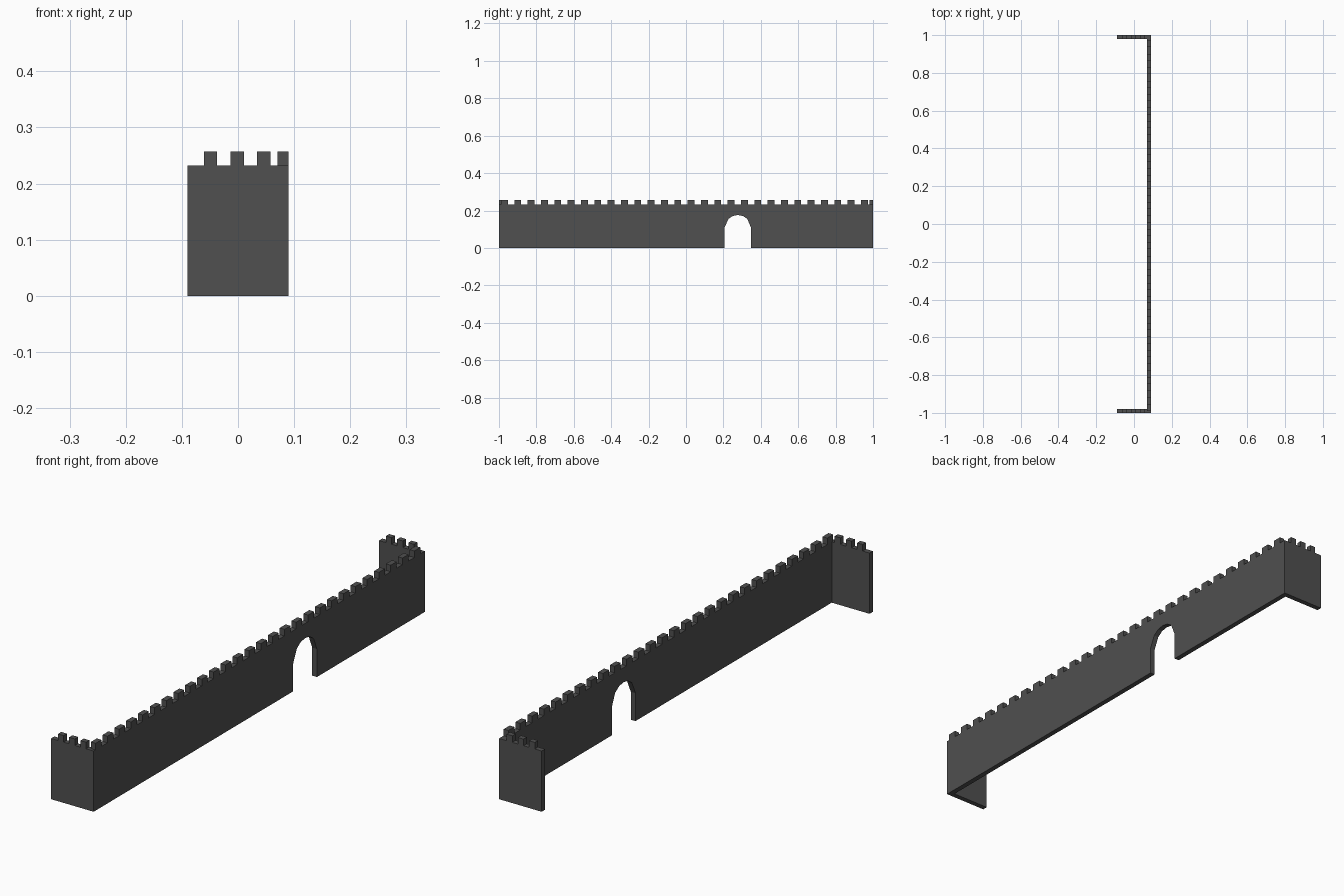
import bpy, bmesh
from mathutils import Vector

if "Cube" in bpy.data.objects:
    bpy.data.objects.remove(bpy.data.objects["Cube"])

WALL_H, TOP_H, THICK = 0.232, 0.257, 0.02

stone = bpy.data.materials.new("dark grey stone")
stone.diffuse_color = (0.08, 0.08, 0.08, 1)
stone.use_nodes = True
stone.node_tree.nodes["Principled BSDF"].inputs["Base Color"].default_value = stone.diffuse_color


def crenel_outline(start, end, merlons, bottom):
    """Closed (u, z) outline: bottom edge points, then the battlements right to left."""
    pts = [(start, 0)] + bottom + [(end, 0), (end, WALL_H)]
    for a, b in reversed(merlons):
        pts += [(b, WALL_H), (b, TOP_H), (a, TOP_H), (a, WALL_H)]
    return pts + [(start, WALL_H)]


def extrude_wall(name, points, shift):
    bm = bmesh.new()
    face = bm.faces.new([bm.verts.new(p) for p in points])
    geom = bmesh.ops.extrude_face_region(bm, geom=[face])["geom"]
    bmesh.ops.translate(bm, vec=Vector(shift),
                        verts=[v for v in geom if isinstance(v, bmesh.types.BMVert)])
    bmesh.ops.recalc_face_normals(bm, faces=bm.faces)
    bmesh.ops.triangulate(bm, faces=[f for f in bm.faces if len(f.verts) > 4])
    mesh = bpy.data.meshes.new(name)
    bm.to_mesh(mesh)
    bm.free()
    mesh.materials.append(stone)
    ob = bpy.data.objects.new(name, mesh)
    bpy.context.collection.objects.link(ob)
    return ob


# long wall with arched gateway
gate = [(0.205, 0), (0.205, 0.107), (0.227, 0.155), (0.25, 0.171), (0.277, 0.176),
        (0.304, 0.171), (0.328, 0.155), (0.348, 0.107), (0.348, 0)]
merlons = [(-0.989 + i * 0.0713, -0.953 + i * 0.0713) for i in range(28)]
outline = crenel_outline(-1, 1, merlons, gate)
extrude_wall("long_wall", [(0.07, y, z) for y, z in outline], (THICK, 0, 0))

# short return walls at both ends
merlons = [(-0.061 + i * 0.0475, -0.037 + i * 0.0475) for i in range(3)]
outline = crenel_outline(-0.09, 0.07, merlons, [])
for name, y in (("front_end_wall", -1), ("back_end_wall", 1 - THICK)):
    extrude_wall(name, [(x, y, z) for x, z in outline], (0, THICK, 0))
